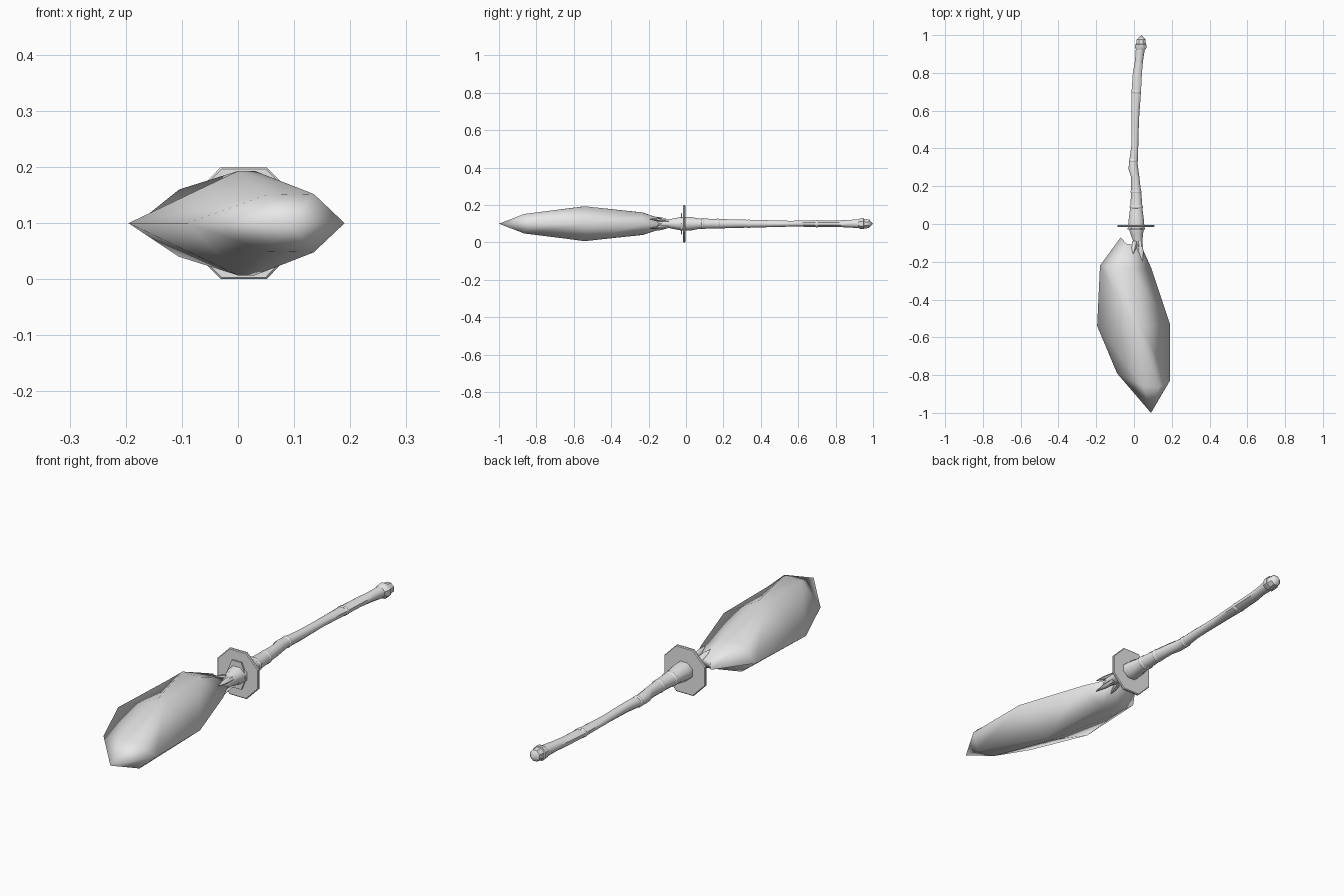
import bpy, bmesh, math
from mathutils import Vector

if "Cube" in bpy.data.objects:
    bpy.data.objects.remove(bpy.data.objects["Cube"])

grey = bpy.data.materials.new("light grey")
grey.diffuse_color = (0.8, 0.8, 0.8, 1)
grey.use_nodes = True
grey.node_tree.nodes["Principled BSDF"].inputs["Base Color"].default_value = grey.diffuse_color
MID = 0.1  # height of the long axis


def loft(name, rings, smooth=None):
    """Skin a list of rings; a one-point ring closes to a tip."""
    bm = bmesh.new()
    vr = [[bm.verts.new(p) for p in r] for r in rings]
    for a, b in zip(vr, vr[1:]):
        n = max(len(a), len(b))
        for i in range(n):
            j = (i + 1) % n
            if len(a) == 1:
                bm.faces.new((a[0], b[j], b[i]))
            elif len(b) == 1:
                bm.faces.new((a[i], a[j], b[0]))
            else:
                bm.faces.new((a[i], a[j], b[j], b[i]))
    for end in (vr[0], vr[-1]):
        if len(end) > 2:
            bm.faces.new(end)
    bmesh.ops.recalc_face_normals(bm, faces=bm.faces)
    me = bpy.data.meshes.new(name)
    bm.to_mesh(me)
    bm.free()
    me.materials.append(grey)
    ob = bpy.data.objects.new(name, me)
    bpy.context.collection.objects.link(ob)
    bpy.ops.object.select_all(action='DESELECT')
    ob.select_set(True)
    bpy.context.view_layer.objects.active = ob
    if smooth == "all":
        bpy.ops.object.shade_smooth()
    elif smooth:
        bpy.ops.object.shade_smooth_by_angle(angle=math.radians(smooth))
    return ob


def ring(x, y, rx, rz, n=8, turn=0.5, z=MID):
    return [(x + rx * math.cos((i + turn) * math.tau / n), y,
             z + rz * math.sin((i + turn) * math.tau / n)) for i in range(n)]


def blade_section(left, a, b, right):
    """Lens section: left edge, two upper ridge points, right edge, mirrored below."""
    up = [(p[0], p[1], MID + p[2]) for p in (a, b)]
    low = [(p[0], p[1], MID - p[2]) for p in (b, a)]
    return [(*left, MID), *up, (*right, MID), *low]


# Leaf-shaped stone blade with a notched root
loft("blade", [
    blade_section((-0.07, -0.07), (-0.04, -0.105, 0.015), (0.0, -0.11, 0.02), (0.045, -0.13)),
    blade_section((-0.18, -0.22), (-0.105, -0.23, 0.06), (-0.02, -0.235, 0.06), (0.09, -0.23)),
    blade_section((-0.195, -0.54), (0.0, -0.545, 0.093), (0.03, -0.54, 0.093), (0.19, -0.53)),
    blade_section((-0.09, -0.79), (0.05, -0.86, 0.05), (0.135, -0.865, 0.052), (0.19, -0.83)),
    [(0.09, -1.0, MID)],
], "all")

# Gnarled handle: y, centre x, half width, half height
handle = [
    (-0.15, 0.03, 0.016, 0.018), (-0.10, 0.022, 0.025, 0.023), (-0.05, 0.014, 0.036, 0.034),
    (-0.02, 0.013, 0.046, 0.040), (0.02, 0.012, 0.044, 0.040), (0.07, 0.012, 0.037, 0.030),
    (0.15, 0.012, 0.030, 0.028), (0.25, 0.006, 0.024, 0.025), (0.29, -0.003, 0.028, 0.024),
    (0.32, -0.004, 0.025, 0.023), (0.41, 0.004, 0.020, 0.021), (0.55, 0.006, 0.022, 0.017),
    (0.70, 0.012, 0.027, 0.018), (0.80, 0.018, 0.026, 0.019), (0.86, 0.026, 0.023, 0.021),
    (0.93, 0.034, 0.026, 0.026),
]
loft("handle", [ring(x, y, rx, rz) for y, x, rx, rz in handle], 50)

# Pommel with a raised band
loft("pommel", [ring(0.035, 0.92, 0.025, 0.024), ring(0.036, 0.935, 0.033, 0.032),
                ring(0.036, 0.95, 0.033, 0.032), ring(0.037, 0.952, 0.028, 0.028),
                ring(0.038, 0.978, 0.025, 0.025), [(0.04, 1.0, MID)]], 40)

# Knots and bindings along the handle
for i, (y, x, rx, rz) in enumerate([(0.09, 0.012, 0.038, 0.032), (0.17, 0.011, 0.031, 0.029),
                                    (0.335, -0.003, 0.026, 0.025), (0.70, 0.012, 0.028, 0.021)]):
    loft(f"handle_band_{i + 1}", [ring(x, y - 0.008, rx * 0.9, rz * 0.9), ring(x, y - 0.003, rx, rz),
                                  ring(x, y + 0.003, rx, rz), ring(x, y + 0.008, rx * 0.9, rz * 0.9)], 50)

# Octagonal guard disc and the narrow plate in front of it
R = 0.098 / math.cos(math.pi / 8)
loft("guard", [ring(0.01, -0.016, R * 0.97, R * 0.985), ring(0.01, -0.013, R, R * 1.02),
               ring(0.01, -0.007, R, R * 1.02), ring(0.01, -0.004, R * 0.97, R * 0.985)])
loft("guard_plate", [ring(0.012, -0.028, 0.046, 0.067, 6, 0), ring(0.012, -0.021, 0.046, 0.067, 6, 0)])

# Prongs that clasp the blade root
prongs = [((0.03, -0.09, 0.014), (0.045, -0.20, 0.026)), ((0.005, -0.09, 0.012), (-0.005, -0.16, 0.038))]
for i, (base, tip) in enumerate(prongs):
    for side, s in (("upper", 1), ("lower", -1)):
        b, t = Vector(base), Vector(tip)
        m = b.lerp(t, 0.55)
        loft(f"{side}_prong_{i + 1}", [ring(b.x, b.y, 0.015, 0.011, 6, 0, MID + s * b.z),
                                       ring(m.x, m.y, 0.012, 0.008, 6, 0, MID + s * m.z),
                                       [(t.x, t.y, MID + s * t.z)]], 50)
